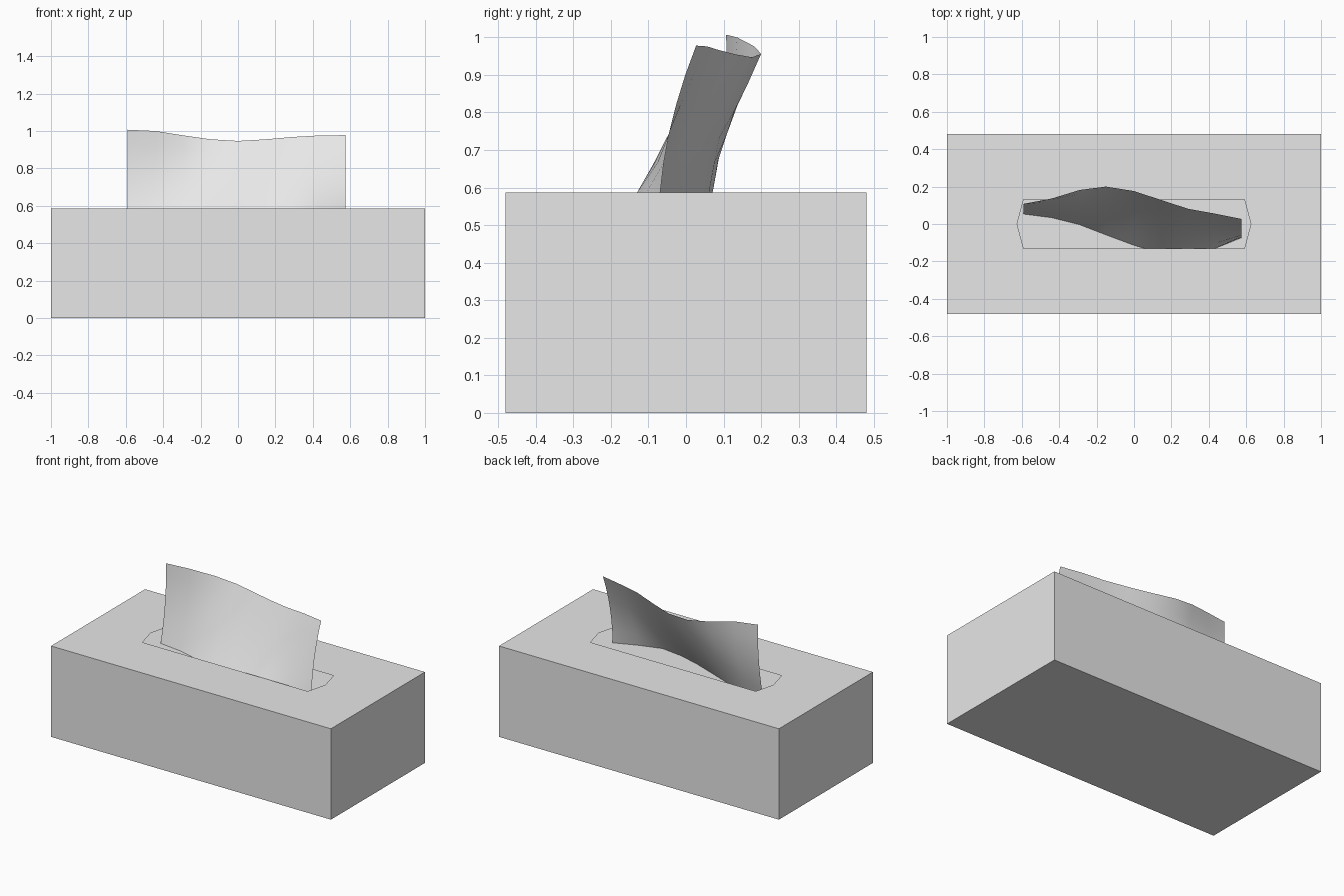
import bpy, bmesh

cube = bpy.data.objects.get("Cube")
if cube:
    bpy.data.objects.remove(cube, do_unlink=True)


def material(name, value):
    m = bpy.data.materials.new(name)
    m.use_nodes = True
    m.diffuse_color = (value, value, value, 1)
    m.node_tree.nodes["Principled BSDF"].inputs["Base Color"].default_value = m.diffuse_color
    return m


def finish(bm, name, mat, smooth=False):
    mesh = bpy.data.meshes.new(name)
    bm.to_mesh(mesh)
    bm.free()
    mesh.materials.append(mat)
    for p in mesh.polygons:
        p.use_smooth = smooth
    obj = bpy.data.objects.new(name, mesh)
    bpy.context.scene.collection.objects.link(obj)
    return obj


def block(bm, sx, sy, z0, z1):
    verts = bmesh.ops.create_cube(bm, size=1)["verts"]
    bmesh.ops.scale(bm, vec=(sx, sy, z1 - z0), verts=verts)
    bmesh.ops.translate(bm, vec=(0, 0, (z0 + z1) / 2), verts=verts)


grey = material("light grey", 0.8)
HEIGHT, STACK_TOP = 0.587, 0.51

# Box shell: the lid is refilled around a six-sided opening
bm = bmesh.new()
block(bm, 2, 0.96, 0, HEIGHT)
lid = max(bm.faces, key=lambda f: f.calc_center_median().z)
rim = list(lid.edges)
bmesh.ops.delete(bm, geom=[lid], context='FACES_ONLY')
slot = [(-0.59, -0.132), (0.59, -0.132), (0.625, 0),
        (0.59, 0.132), (-0.59, 0.132), (-0.625, 0)]
ring = [bm.verts.new((x, y, HEIGHT)) for x, y in slot]
rim += [bm.edges.new((ring[i - 1], ring[i])) for i in range(len(ring))]
bmesh.ops.triangle_fill(bm, edges=rim, use_beauty=True, normal=(0, 0, 1))
bmesh.ops.recalc_face_normals(bm, faces=bm.faces)
finish(bm, "box", grey)

# Folded stack seen through the opening
bm = bmesh.new()
block(bm, 1.96, 0.92, 0.02, STACK_TOP)
finish(bm, "tissue_stack", grey)

# Pulled-up sheet: each column is x, bottom y, top y, top z, mid-height bulge
columns = [
    (-0.59, 0.053, 0.107, 1.007, 0.018),
    (-0.44, 0.034, 0.136, 1.0, 0.02),
    (-0.29, -0.004, 0.182, 0.976, 0.02),
    (-0.15, -0.058, 0.2, 0.956, 0.018),
    (0.0, -0.114, 0.176, 0.947, 0.012),
    (0.14, -0.155, 0.13, 0.955, 0.006),
    (0.29, -0.175, 0.081, 0.968, 0.003),
    (0.43, -0.132, 0.056, 0.976, -0.008),
    (0.575, -0.073, 0.027, 0.978, -0.022),
]
ROWS = 6
bm = bmesh.new()
grid = []
for x, low, high, top, bulge in columns:
    col = []
    for r in range(ROWS + 1):
        t = r / ROWS
        y = low + (high - low) * t + bulge * 4 * t * (1 - t)
        col.append(bm.verts.new((x, y, STACK_TOP + (top - STACK_TOP) * t)))
    grid.append(col)
for a, b in zip(grid, grid[1:]):
    for r in range(ROWS):
        bm.faces.new((a[r], b[r], b[r + 1], a[r + 1]))
finish(bm, "tissue_sheet", grey, smooth=True)
